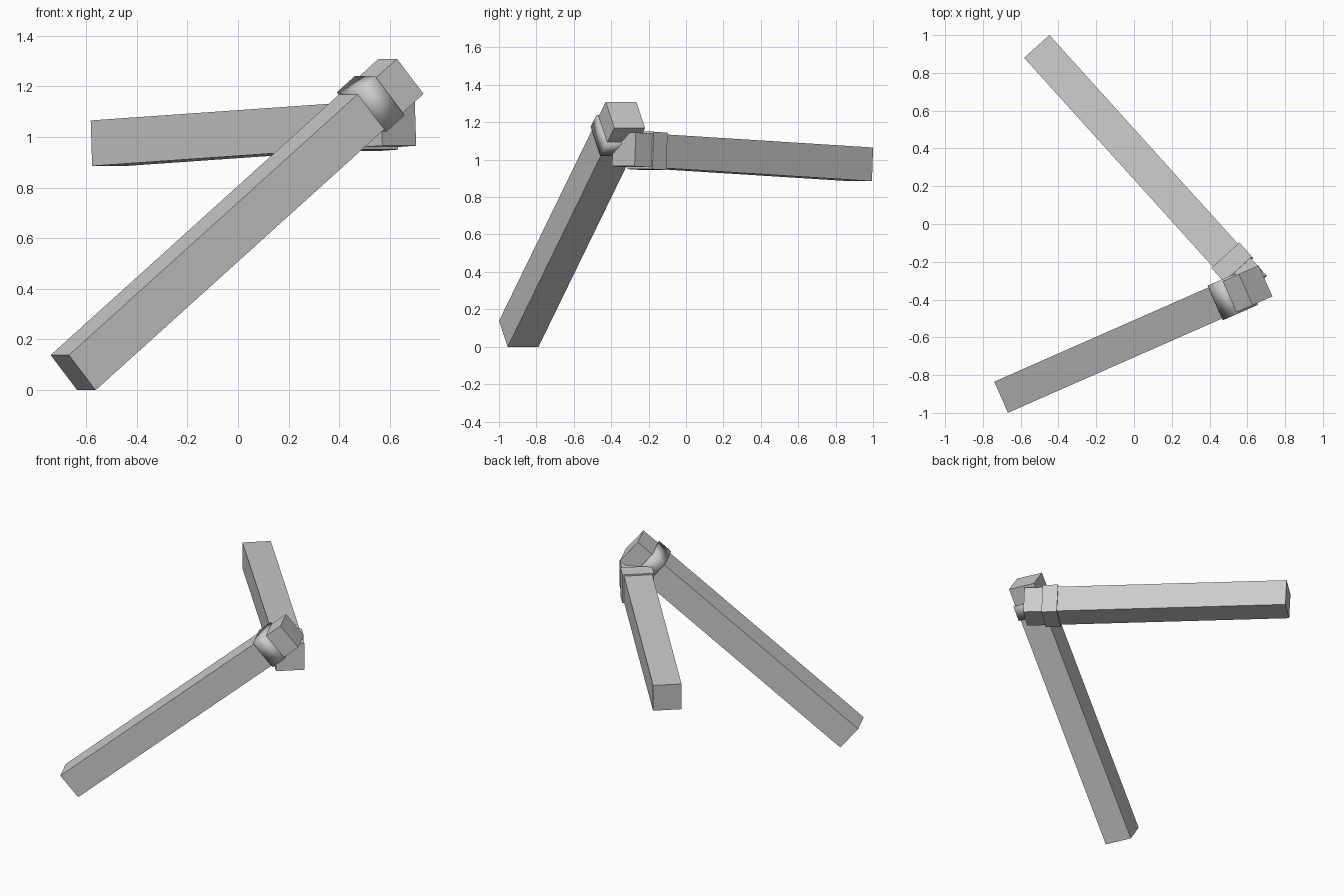
import bpy
from mathutils import Vector, Matrix

if "Cube" in bpy.data.objects:
    bpy.data.objects.remove(bpy.data.objects["Cube"])

grey = bpy.data.materials.new("light grey")
grey.diffuse_color = (0.6, 0.6, 0.6, 1)
grey.use_nodes = True
grey.node_tree.nodes["Principled BSDF"].inputs["Base Color"].default_value = grey.diffuse_color


def box_along(name, start, end, size, t0, t1, smooth=False):
    """Square bar on the line start-end, spanning distances t0..t1, sides kept level."""
    u = (end - start).normalized()
    w = u.cross(Vector((0, 0, 1))).normalized()
    h = w.cross(u)
    rot = Matrix((u, w, h)).transposed().to_4x4()
    bpy.ops.mesh.primitive_cube_add(size=1)
    ob = bpy.context.object
    ob.name = name
    ob.data.transform(Matrix.Translation(start + u * (t0 + t1) / 2) @ rot
                      @ Matrix.Diagonal((t1 - t0, size, size, 1)))
    ob.data.materials.append(grey)
    if smooth:
        bpy.ops.object.shade_smooth()
    return ob


def stick(name, start, end, smooth):
    length = (end - start).length
    # main bar, full length including the tip block
    box_along(name + "_bar", start, end, 0.18, 0, length)
    # slightly thicker collar near the tip
    box_along(name + "_collar", start, end, 0.2, length - 0.22, length - 0.12, smooth)


stick("sloping", Vector((-0.651, -0.894, 0.069)), Vector((0.644, -0.324, 1.239)), True)
stick("level", Vector((-0.512, 0.937, 0.975)), Vector((0.634, -0.332, 1.055)), False)
